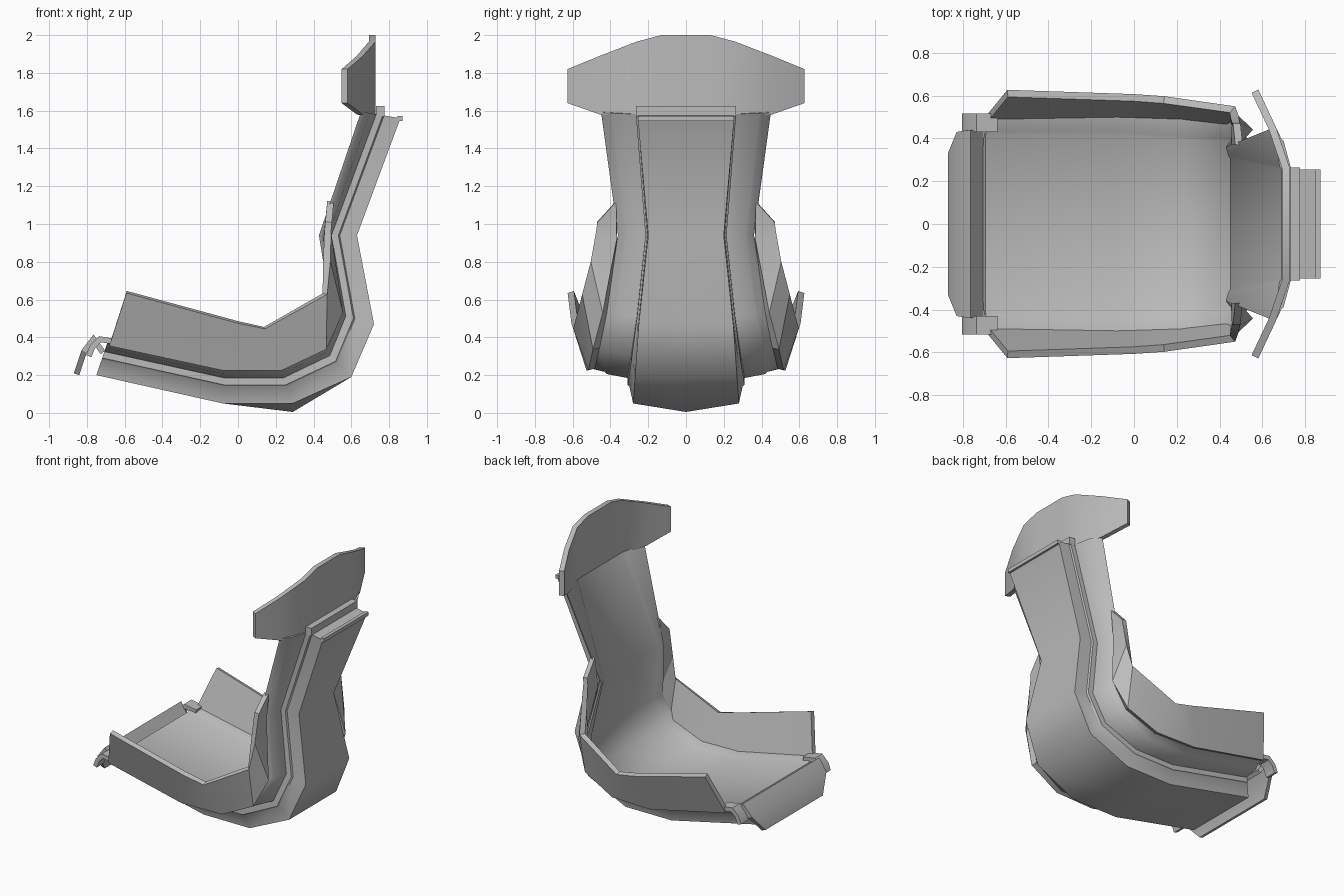
import bpy, bmesh, math
from mathutils import Vector

cube = bpy.data.objects.get("Cube")
if cube:
    bpy.data.objects.remove(cube)

grey = bpy.data.materials.new("plain_grey")
grey.use_nodes = True
GREY = (0.5, 0.5, 0.5, 1)
grey.diffuse_color = GREY
grey.node_tree.nodes["Principled BSDF"].inputs["Base Color"].default_value = GREY


def finish(name, bm, thick=0, mirror=False, smooth=28):
    """Turn a bmesh into a finished part, applying thickness and mirroring."""
    bmesh.ops.remove_doubles(bm, verts=bm.verts, dist=0.0005)
    bmesh.ops.recalc_face_normals(bm, faces=bm.faces)
    mesh = bpy.data.meshes.new(name)
    bm.to_mesh(mesh)
    bm.free()
    mesh.materials.append(grey)
    ob = bpy.data.objects.new(name, mesh)
    bpy.context.collection.objects.link(ob)
    bpy.ops.object.select_all(action='DESELECT')
    ob.select_set(True)
    bpy.context.view_layer.objects.active = ob
    if thick:
        mod = ob.modifiers.new("thickness", 'SOLIDIFY')
        mod.thickness, mod.offset = thick, 0
        mod.use_even_offset = True
        bpy.ops.object.modifier_apply(modifier=mod.name)
    if mirror:
        mod = ob.modifiers.new("mirror", 'MIRROR')
        mod.use_axis = (False, True, False)
        bpy.ops.object.modifier_apply(modifier=mod.name)
    bpy.ops.object.shade_smooth_by_angle(angle=math.radians(smooth))
    return ob


def loft(rows, closed=False):
    """Skin a list of equally long point rows; closed rows get end caps."""
    bm = bmesh.new()
    grid = [[bm.verts.new(p) for p in row] for row in rows]
    n = len(rows[0])
    for a, b in zip(grid, grid[1:]):
        for i in range(n if closed else n - 1):
            j = (i + 1) % n
            bm.faces.new((a[i], a[j], b[j], b[i]))
    if closed:
        bm.faces.new(grid[0])
        bm.faces.new(grid[-1])
    return bm


def box(name, x, y, z):
    bm = bmesh.new()
    bmesh.ops.create_cube(bm, size=1)
    for v in bm.verts:
        v.co = [r[0] + (c + 0.5) * (r[1] - r[0]) for c, r in zip(v.co, (x, y, z))]
    return finish(name, bm)


# Seat shell: inner point, outer point, half widths of pan, flange, web, spine side, keel;
# flange lift and keel bulge
stations = [
    ((-0.69, 0.375), (-0.75, 0.20), 0.43, 0.51, 0.42, 0.31, 0.28, 0.08, 0),
    ((-0.07, 0.24), (-0.08, 0.05), 0.43, 0.52, 0.42, 0.31, 0.28, 0.08, 0),
    ((0.22, 0.24), (0.29, 0.05), 0.41, 0.51, 0.42, 0.31, 0.28, 0.08, 0.045),
    ((0.44, 0.35), (0.60, 0.19), 0.40, 0.49, 0.41, 0.29, 0.27, 0.08, 0),
    ((0.51, 0.53), (0.72, 0.47), 0.36, 0.44, 0.37, 0.26, 0.25, 0.08, 0),
    ((0.44, 0.94), (0.63, 0.94), 0.32, 0.36, 0.315, 0.215, 0.20, 0.06, 0),
    ((0.68, 1.59), (0.86, 1.56), 0.27, 0.45, 0.39, 0.265, 0.255, 0.16, 0),
]
rows = []
for inner, outer, pan, flange, web, side, keel, lift, bulge in stations:
    a, b = Vector(inner), Vector(outer)
    half = [(pan - 0.015, 0.05), (pan, 0), (flange, -lift), (flange - 0.01, 0.1 - lift),
            (web + 0.01, 0.2 - lift), (web, 0.26 - lift), (side, 0.29),
            (side, 0.48), (side - 0.01, 0.52), (keel, 1)]

    def place(y, t):
        p = a.lerp(b, t)
        return (p.x, y, p.y)
    left = [place(y, t) for y, t in half]
    right = [place(-y, t) for y, t in reversed(half)]
    rows.append([place(0, 0.05)] + left + [(b.x, 0, b.y - bulge)] + right)
finish("seat_shell", loft(rows, closed=True), smooth=45)

# Flared side wings rising from the seat flange
low = [(-0.68, 0.50, 0.36), (-0.08, 0.51, 0.23), (0.23, 0.50, 0.23),
       (0.46, 0.475, 0.34), (0.54, 0.43, 0.53), (0.47, 0.365, 0.92), (0.49, 0.37, 1.12)]
high = [(-0.59, 0.61, 0.64), (0.0, 0.59, 0.48), (0.14, 0.58, 0.45),
        (0.46, 0.535, 0.63), (0.47, 0.50, 0.80), (0.475, 0.475, 0.96), (0.48, 0.47, 1.01)]
finish("side_wings", loft([low, high]), thick=0.035, mirror=True)

# Rolled front lip of the seat, dropping steeply to the pan
lip = [(-0.855, 0.205, 0.33), (-0.815, 0.325, 0.43), (-0.765, 0.39, 0.44),
       (-0.715, 0.32, 0.43)]
finish("front_lip", loft([[(x, -w, z), (x, w, z)] for x, z, w in lip]), thick=0.03)

# Corner straps joining lip and flange
strap = [(-0.79, 0.30), (-0.77, 0.35), (-0.73, 0.39), (-0.64, 0.375)]
finish("lip_corners", loft([[(x, 0.43, z), (x, 0.515, z)] for x, z in strap]),
       thick=0.03, mirror=True)

# Wrap-around headrest: y, x, bottom z, top z
cuts = [(0, 0.71, 1.57, 2.0), (0.13, 0.71, 1.57, 2.0), (0.26, 0.71, 1.57, 1.965),
        (0.45, 0.645, 1.58, 1.89), (0.62, 0.565, 1.64, 1.82)]
cuts = [(-y, x, lo, hi) for y, x, lo, hi in cuts[:0:-1]] + cuts
finish("headrest", loft([[(x, y, lo), (x, y, hi)] for y, x, lo, hi in cuts]),
       thick=0.035, smooth=20)

# Ridges across the top of the backrest
box("top_ridge", (0.73, 0.775), (-0.265, 0.265), (1.57, 1.625))
box("rear_ridge", (0.845, 0.87), (-0.255, 0.255), (1.545, 1.572))
